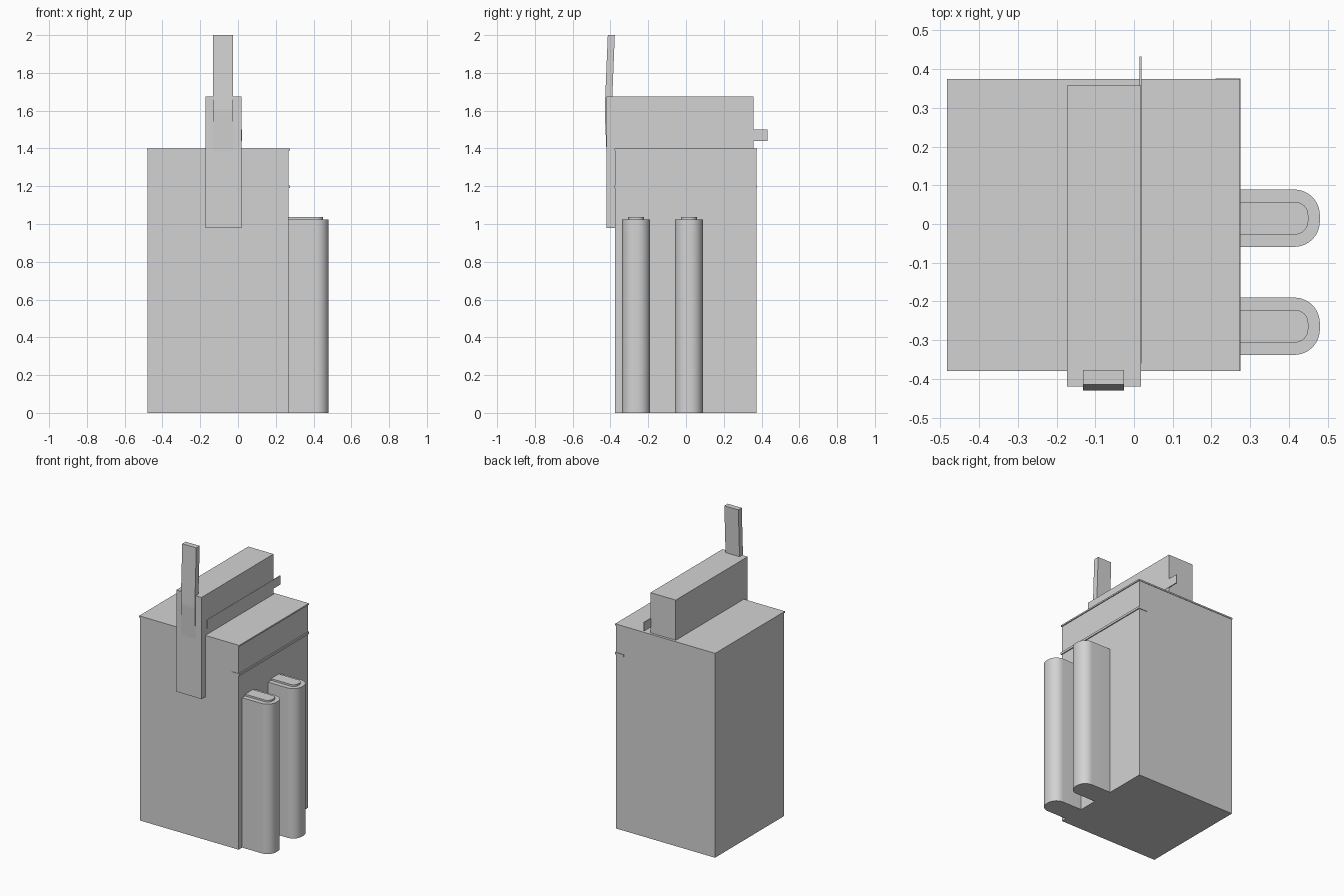
import bpy, bmesh
from math import sin, cos, pi, radians
from mathutils import Vector

cube = bpy.data.objects.get("Cube")
if cube:
    bpy.data.objects.remove(cube, do_unlink=True)

# Single flat colour
grey = bpy.data.materials.new("plain grey")
grey.use_nodes = True
colour = (0.65, 0.65, 0.65, 1)
grey.diffuse_color = colour
grey.node_tree.nodes["Principled BSDF"].inputs["Base Color"].default_value = colour


def prism(name, outline, depth, smooth=False):
    """Extrude a closed outline of 3D points along the vector depth."""
    bm = bmesh.new()
    face = bm.faces.new([bm.verts.new(p) for p in outline])
    ext = bmesh.ops.extrude_face_region(bm, geom=[face])
    moved = [g for g in ext["geom"] if isinstance(g, bmesh.types.BMVert)]
    bmesh.ops.translate(bm, verts=moved, vec=Vector(depth))
    bmesh.ops.recalc_face_normals(bm, faces=bm.faces)
    mesh = bpy.data.meshes.new(name)
    bm.to_mesh(mesh)
    bm.free()
    mesh.materials.append(grey)
    obj = bpy.data.objects.new(name, mesh)
    bpy.context.collection.objects.link(obj)
    if smooth:
        bpy.ops.object.select_all(action="DESELECT")
        obj.select_set(True)
        bpy.context.view_layer.objects.active = obj
        bpy.ops.object.shade_smooth_by_angle(angle=radians(35))
    return obj


def box(name, x, y, z):
    outline = [(x[0], y[0], z[0]), (x[1], y[0], z[0]),
               (x[1], y[1], z[0]), (x[0], y[1], z[0])]
    return prism(name, outline, (0, 0, z[1] - z[0]))


def side_profile(name, x, yz):
    return prism(name, [(x[0], y, z) for y, z in yz], (x[1] - x[0], 0, 0))


def rounded_column(name, x, y_mid, half, radius, z):
    """Column with a flat back and rounded outer corners."""
    pts = [(x[0], y_mid - half, z[0])]
    for side, start in ((-1, -pi / 2), (1, 0)):
        for i in range(11):
            a = start + i * pi / 20
            pts.append((x[1] - radius + radius * cos(a),
                        y_mid + side * (half - radius) + radius * sin(a), z[0]))
    pts.append((x[0], y_mid + half, z[0]))
    return prism(name, pts, (0, 0, z[1] - z[0]), smooth=True)


# Main cabinet and its thin lid
box("cabinet_body", (-0.48, 0.268), (-0.376, 0.372), (0, 1.39))
box("cabinet_lid", (-0.483, 0.274), (-0.379, 0.375), (1.39, 1.4))

# Trim rail on the left side, wrapping a little way round both corners
box("side_trim_rail", (0.21, 0.275), (-0.379, 0.376), (1.19, 1.205))

# Raised housing that folds down over the front
side_profile("top_housing", (-0.173, 0.018),
             [(-0.42, 0.98), (-0.376, 0.98), (-0.376, 1.4),
              (0.358, 1.4), (0.358, 1.675), (-0.42, 1.675)])

# Thin blade along the housing, sticking out behind
box("rear_blade", (0.014, 0.02), (-0.36, 0.432), (1.44, 1.5))

# Upright lever leaning against the housing
side_profile("front_lever", (-0.132, -0.026),
             [(-0.377, 2.0), (-0.414, 2.0), (-0.43, 1.61), (-0.43, 1.59),
              (-0.421, 1.38), (-0.405, 1.38), (-0.393, 1.6)])

# Two rounded columns with raised caps
for label, y in (("front", -0.264), ("rear", 0.015)):
    rounded_column(label + "_column", (0.26, 0.48), y, 0.074, 0.066, (0, 1.025))
    rounded_column(label + "_column_cap", (0.26, 0.45), y, 0.042, 0.034, (1.025, 1.037))
